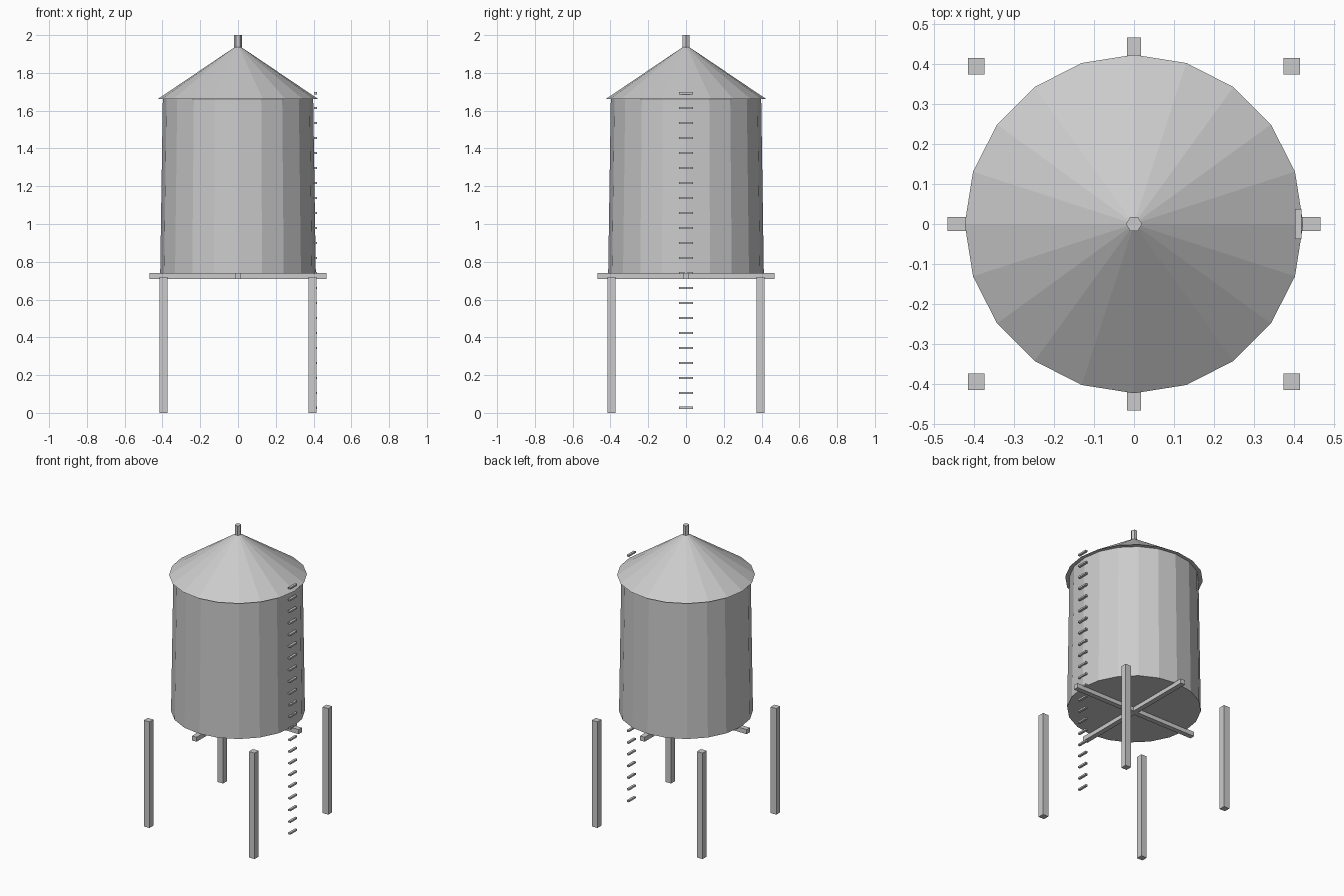
import bpy, bmesh
from mathutils import Matrix, Vector

if "Cube" in bpy.data.objects:
    bpy.data.objects.remove(bpy.data.objects["Cube"])

# One plain grey for the whole tower
grey = bpy.data.materials.new("weathered_grey")
grey.diffuse_color = (0.6, 0.6, 0.6, 1)
grey.use_nodes = True
grey.node_tree.nodes["Principled BSDF"].inputs["Base Color"].default_value = grey.diffuse_color


def finish(name, bm):
    mesh = bpy.data.meshes.new(name)
    bm.to_mesh(mesh)
    bm.free()
    mesh.materials.append(grey)
    obj = bpy.data.objects.new(name, mesh)
    bpy.context.collection.objects.link(obj)
    return obj


def add_box(bm, centre, size):
    m = Matrix.Translation(Vector(centre)) @ Matrix.Diagonal((*size, 1))
    bmesh.ops.create_cube(bm, size=1, matrix=m)


def box(name, centre, size):
    bm = bmesh.new()
    add_box(bm, centre, size)
    return finish(name, bm)


def frustum(name, sides, r_low, r_high, z_low, z_high):
    # A corner of the polygon lies on the +x axis
    bpy.ops.mesh.primitive_cone_add(vertices=sides, radius1=r_low, radius2=r_high,
                                    depth=z_high - z_low,
                                    location=(0, 0, (z_low + z_high) / 2))
    obj = bpy.context.object
    obj.name = obj.data.name = name
    if sides % 4:
        obj.data.transform(Matrix.Rotation(1.5707963, 4, 'Z'))
    obj.data.materials.append(grey)
    return obj


# Tank, roof and finial
frustum("tank", 20, 0.412, 0.398, 0.737, 1.665)
frustum("roof", 20, 0.424, 0.0, 1.662, 1.948)
frustum("finial", 6, 0.02, 0.02, 1.935, 2.0)

# Crossed support beams under the tank
box("beam_x", (0, 0, 0.725), (0.935, 0.034, 0.031))
box("beam_y", (0, 0, 0.725), (0.034, 0.935, 0.031))

# Four legs
for sx, side in ((-1, "left"), (1, "right")):
    for sy, end in ((-1, "front"), (1, "back")):
        box(f"{end}_{side}_leg", (sx * 0.395, sy * 0.395, 0.36), (0.042, 0.042, 0.72))

# Ladder rungs up the right side
rungs = bmesh.new()
for i in range(22):
    add_box(rungs, (0.411, 0, 0.027 + i * 0.0793), (0.016, 0.074, 0.011))
finish("ladder_rungs", rungs)
